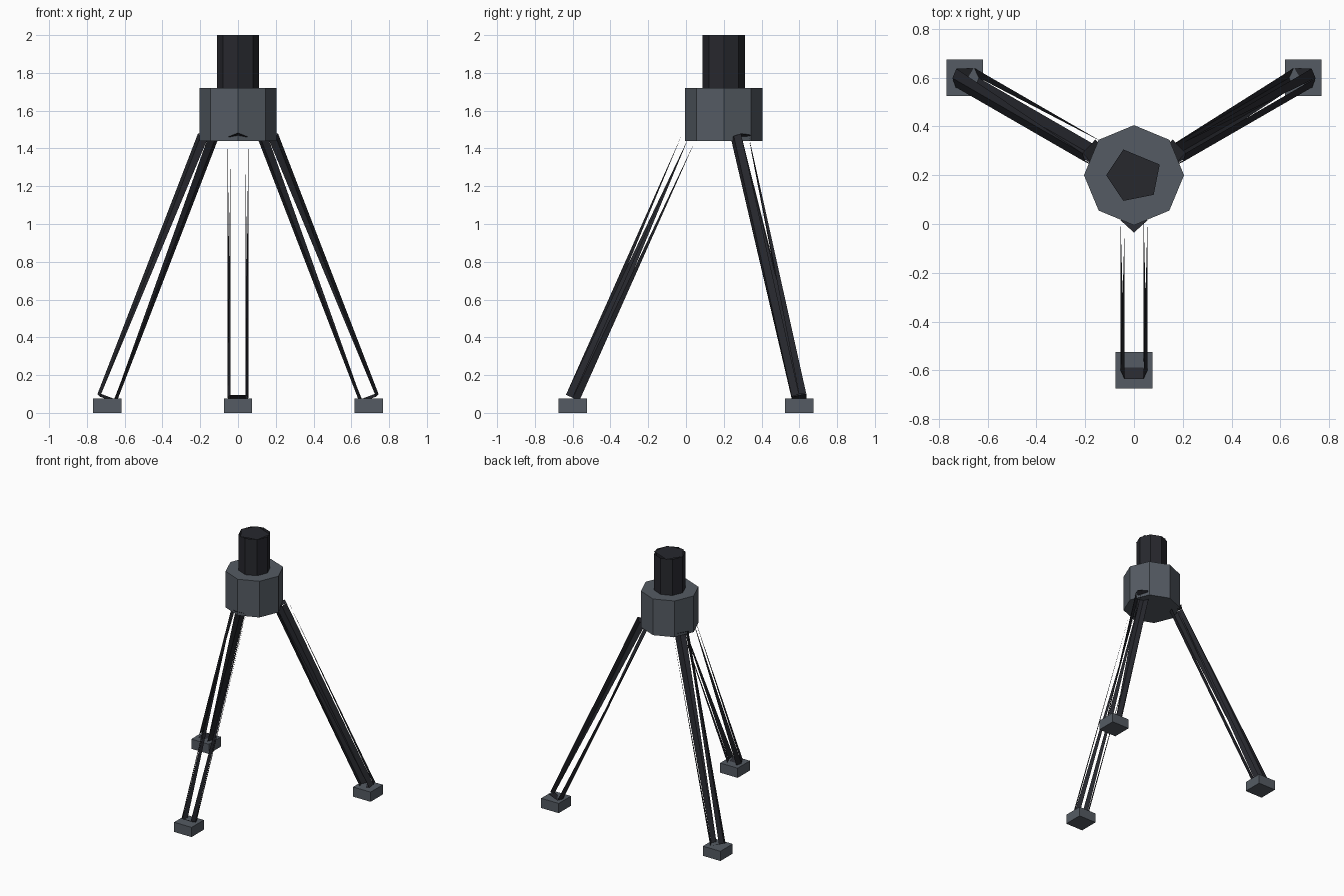
import bpy, bmesh
from math import sin, cos, pi, radians
from mathutils import Vector

if "Cube" in bpy.data.objects:
    bpy.data.objects.remove(bpy.data.objects["Cube"])

CENTRE = Vector((0, 0.2, 0))


def material(name, rgb):
    m = bpy.data.materials.new(name)
    m.diffuse_color = (*rgb, 1)
    m.use_nodes = True
    m.node_tree.nodes["Principled BSDF"].inputs["Base Color"].default_value = m.diffuse_color
    return m


GREY = material("mid_grey", (0.09, 0.105, 0.125))
DARK = material("dark_grey", (0.02, 0.021, 0.027))
X, Y, Z = Vector((1, 0, 0)), Vector((0, 1, 0)), Vector((0, 0, 1))


def mesh_object(name, bm, mat):
    me = bpy.data.meshes.new(name)
    bm.to_mesh(me)
    bm.free()
    me.materials.append(mat)
    ob = bpy.data.objects.new(name, me)
    bpy.context.collection.objects.link(ob)
    return ob


def ring(bm, n, centre, u, v, r):
    return [bm.verts.new(centre + r * (cos(2 * pi * i / n) * u + sin(2 * pi * i / n) * v))
            for i in range(n)]


def walls(bm, low, high):
    n = len(low)
    for i in range(n):
        j = (i + 1) % n
        bm.faces.new((low[i], low[j], high[j], high[i]))


# Octagonal hub
bm = bmesh.new()
low = ring(bm, 8, CENTRE + 1.44 * Z, X, Y, 0.205)
high = ring(bm, 8, CENTRE + 1.72 * Z, X, Y, 0.205)
walls(bm, low, high)
bm.faces.new(low[::-1])
bm.faces.new(high)
mesh_object("hub", bm, GREY)

# Upright eight-sided post with its five-cornered top plate
bm = bmesh.new()
low = ring(bm, 8, CENTRE + 1.72 * Z, X, Y, 0.112)
high = ring(bm, 8, CENTRE + 2.0 * Z, X, Y, 0.112)
walls(bm, low, high)
bm.faces.new([bm.verts.new(CENTRE + 2.0 * Z + 0.114 * Vector((cos(a), sin(a), 0)))
              for a in map(radians, (22.5, 112.5, 180, 247.5, 315))])
mesh_object("post", bm, DARK)


# Open-framed leg: tapering strips on both flanks and diamond end caps
def leg(name, angle, braced):
    out = Vector((cos(angle), sin(angle), 0))
    foot = CENTRE + 0.8 * out + 0.08 * Z
    head = CENTRE + 0.185 * out + 1.46 * Z
    q = Z.rotation_difference(head - foot)
    bm = bmesh.new()
    b = ring(bm, 8, foot, q @ X, q @ Y, 0.055)
    t = ring(bm, 8, head, q @ X, q @ Y, 0.055)
    # flank strips, wide at the foot
    for i, j, k in ((0, 1, 1), (7, 0, 0), (3, 4, 4), (4, 5, 5)):
        bm.faces.new((b[i], b[j], t[k]))
    if braced:
        # rear legs: closed flank edge and strips that widen towards the hub
        bm.faces.new((b[7], t[0], t[7]))
        bm.faces.new((b[4], t[5], t[4]))
        bm.faces.new((b[5], t[6], t[5]))
        bm.faces.new((b[7], t[7], t[6]))
    bm.faces.new(b[::-2])
    bm.faces.new(t[::2])
    mesh_object(name, bm, DARK)


# Legs and square foot pads
for side, deg in (("front", -90), ("right", 30), ("left", 150)):
    a = radians(deg)
    leg(side + "_leg", a, side != "front")
    bm = bmesh.new()
    bmesh.ops.create_cube(bm, size=1)
    p = CENTRE + 0.8 * Vector((cos(a), sin(a), 0)) + 0.0375 * Z
    for v in bm.verts:
        v.co = Vector((v.co.x * 0.15, v.co.y * 0.15, v.co.z * 0.075)) + p
    mesh_object(side + "_foot", bm, GREY)
